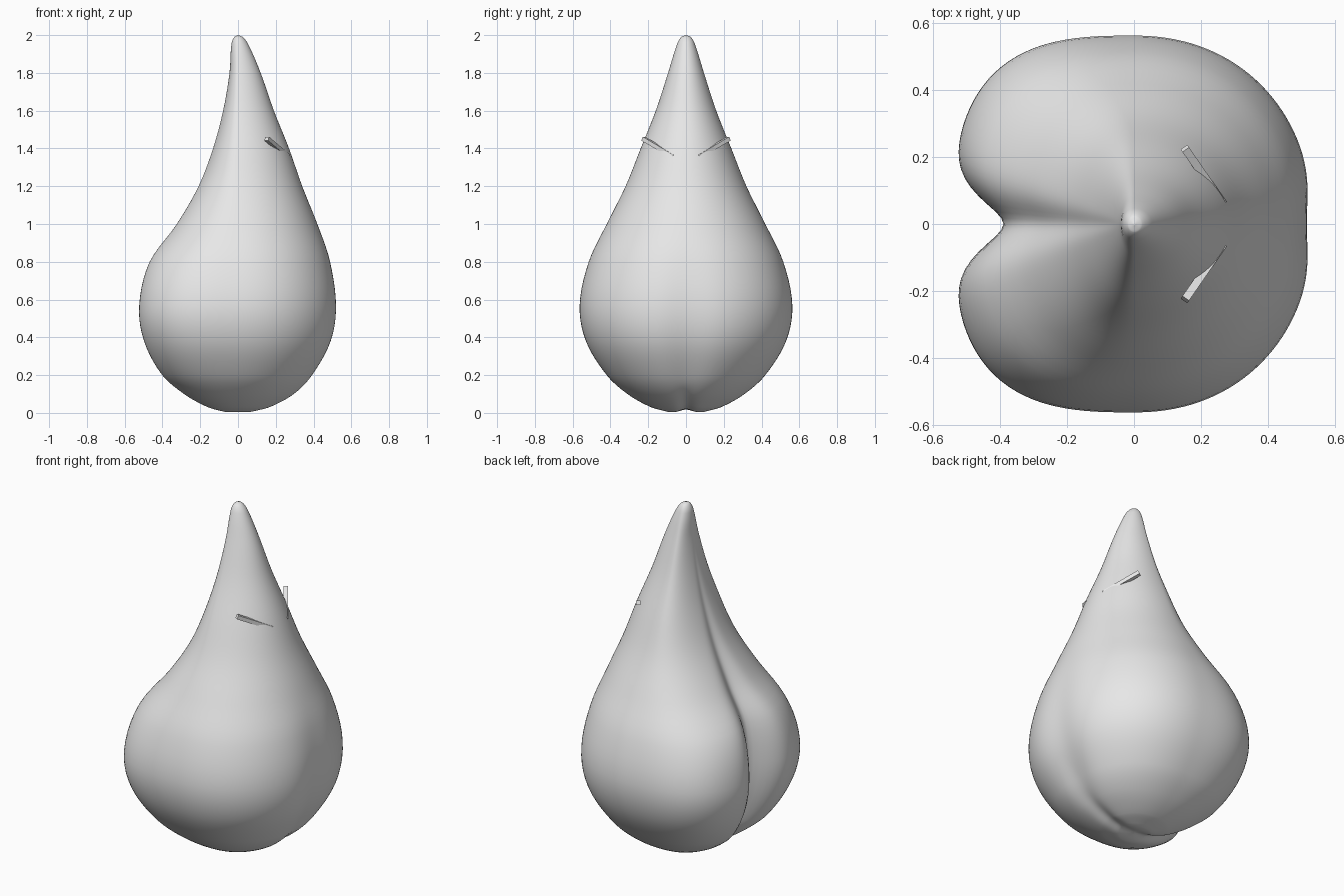
import bpy
import bmesh
from math import sin, cos, pi, exp, atan2, copysign
from mathutils import Vector

default_cube = bpy.data.objects.get("Cube")
if default_cube:
    bpy.data.objects.remove(default_cube, do_unlink=True)

# Single plain grey material
grey = bpy.data.materials.new("light_grey")
grey.use_nodes = True
grey_value = (0.8, 0.8, 0.8, 1)
grey.diffuse_color = grey_value
grey.node_tree.nodes["Principled BSDF"].inputs["Base Color"].default_value = grey_value

# Body profile: height, reach to +x, reach to -x, reach to y, cleft depth, dent depth
PROFILE = [
    (0, 0, 0, 0, .1, .02),
    (.004, .09, .09, .09, .12, .03),
    (.03, .18, .17, .185, .2, .05),
    (.1, .31, .3, .31, .3, .06),
    (.2, .41, .42, .42, .34, .06),
    (.38, .51, .515, .53, .31, .05),
    (.57, .535, .54, .563, .28, .035),
    (.8, .495, .485, .515, .23, .015),
    (1, .42, .335, .42, .16, 0),
    (1.2, .34, .215, .32, .1, 0),
    (1.4, .27, .135, .24, .06, 0),
    (1.6, .19, .08, .16, .03, 0),
    (1.8, .12, .045, .095, 0, 0),
    (1.95, .055, .035, .048, 0, 0),
    (1.99, .025, .02, .025, 0, 0),
    (2, 0, 0, 0, 0, 0),
]
SEGMENTS = 144
STEPS = 5


def smooth_rows(rows, steps):
    """Pass a smooth spline through the profile rows."""
    result = []
    last = len(rows) - 1
    for i in range(last):
        a, b = rows[max(i - 1, 0)], rows[i]
        c, d = rows[i + 1], rows[min(i + 2, last)]
        for s in range(steps):
            t = s / steps
            row = []
            for k in range(len(b)):
                # Tangents scale with uneven height spacing
                h = c[0] - b[0]
                m0 = (c[k] - a[k]) / (c[0] - a[0]) * h if i > 1 else c[k] - b[k]
                m1 = (d[k] - b[k]) / (d[0] - b[0]) * h if i < last - 1 else c[k] - b[k]
                row.append((2*t**3 - 3*t**2 + 1) * b[k] + (t**3 - 2*t**2 + t) * m0
                           + (3*t**2 - 2*t**3) * c[k] + (t**3 - t**2) * m1)
            result.append(row)
    return result[1:]


def bell(value, width):
    return exp(-(value / width) ** 2)


def underside_groove(x, y, z):
    """Lift of the groove that runs beneath the body."""
    fade = max(0, 1 - z / .15)
    return (.018 + .06 * max(0, -x)) * bell(y, .04) * fade


def ring_point(row, angle):
    z, front, back, side, cleft, dent = row
    c, s = cos(angle), sin(angle)
    reach = front if c > 0 else back
    # Rounder at the neck, squarer around the two back lobes
    fullness = bell(z - .5, .5)
    power = 2 + (.15 if c > 0 else .9) * fullness
    radius = ((abs(c) / reach) ** power + (abs(s) / side) ** power) ** (-1 / power)
    from_front = atan2(s, c)
    from_back = pi - abs(from_front)
    radius *= 1 - cleft * bell(from_back, .21) - dent * bell(from_front, .24)
    x, y = radius * c, radius * s
    return x, y, z + underside_groove(x, y, z)


def finish(name, bm):
    bmesh.ops.recalc_face_normals(bm, faces=bm.faces)
    mesh = bpy.data.meshes.new(name)
    bm.to_mesh(mesh)
    bm.free()
    mesh.materials.append(grey)
    obj = bpy.data.objects.new(name, mesh)
    bpy.context.collection.objects.link(obj)
    return obj


# Teardrop body with a deep back cleft and a shallow front dent
bm = bmesh.new()
rings = [[bm.verts.new(ring_point(row, 2 * pi * j / SEGMENTS)) for j in range(SEGMENTS)]
         for row in smooth_rows(PROFILE, STEPS)]
bottom = bm.verts.new((0, 0, underside_groove(0, 0, 0)))
tip = bm.verts.new((0, 0, 2))
for j in range(SEGMENTS):
    k = (j + 1) % SEGMENTS
    bm.faces.new((bottom, rings[0][k], rings[0][j]))
    bm.faces.new((tip, rings[-1][j], rings[-1][k]))
    for low, high in zip(rings, rings[1:]):
        bm.faces.new((low[j], low[k], high[k], high[j]))
body = finish("teardrop_body", bm)
for face in body.data.polygons:
    face.use_smooth = True

# Pair of slanted brow bars, their inner ends sunk into the body
for name, sign in (("right_brow", -1), ("left_brow", 1)):
    outer = Vector((.152, .226 * sign, 1.452))
    inner = Vector((.264, .064 * sign, 1.356))
    bm = bmesh.new()
    bmesh.ops.create_cube(bm, size=1)
    bmesh.ops.scale(bm, vec=(.024, .022, (inner - outer).length), verts=bm.verts)
    turn = (inner - outer).to_track_quat("Z", "Y").to_matrix()
    bmesh.ops.rotate(bm, cent=(0, 0, 0), matrix=turn, verts=bm.verts)
    bmesh.ops.translate(bm, vec=(outer + inner) / 2, verts=bm.verts)
    finish(name, bm)
